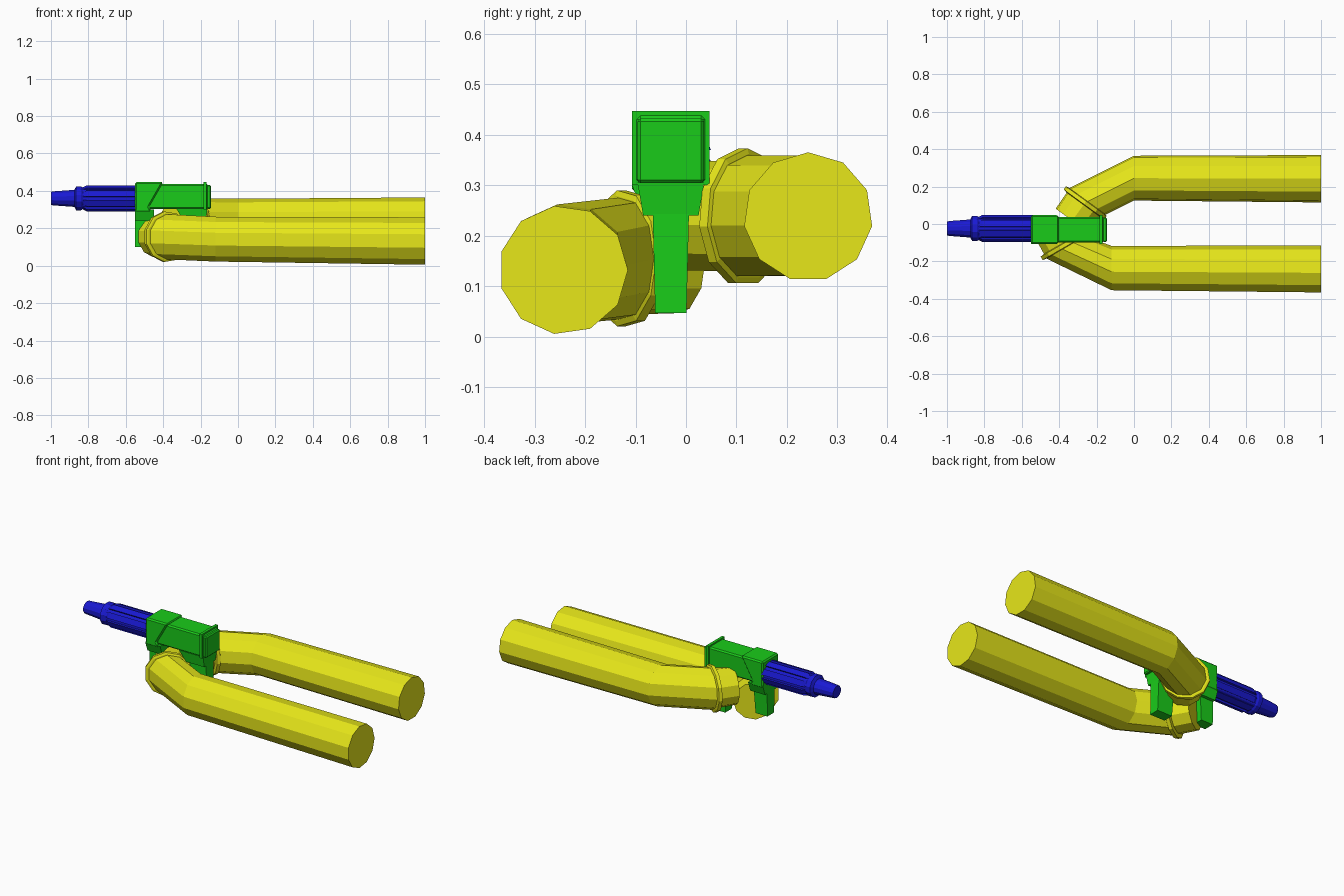
import bpy, bmesh
from math import sin, cos, pi, radians
from mathutils import Vector

if "Cube" in bpy.data.objects:
    bpy.data.objects.remove(bpy.data.objects["Cube"])


def material(name, rgb):
    m = bpy.data.materials.new(name)
    m.diffuse_color = (*rgb, 1)
    m.use_nodes = True
    m.node_tree.nodes["Principled BSDF"].inputs["Base Color"].default_value = m.diffuse_color
    return m


YELLOW = material("yellow", (0.8, 0.8, 0.01))
GREEN = material("green", (0.01, 0.6, 0.01))
BLUE = material("blue", (0.01, 0.01, 0.65))


def loft(name, rings, mat):
    """Skin a list of equal-length point rings and cap both ends."""
    bm = bmesh.new()
    rows = [[bm.verts.new(p) for p in ring] for ring in rings]
    n = len(rows[0])
    for a, b in zip(rows, rows[1:]):
        for i in range(n):
            j = (i + 1) % n
            bm.faces.new((a[i], a[j], b[j], b[i]))
    bm.faces.new(rows[0])
    bm.faces.new(rows[-1])
    bmesh.ops.recalc_face_normals(bm, faces=bm.faces)
    me = bpy.data.meshes.new(name)
    bm.to_mesh(me)
    bm.free()
    me.materials.append(mat)
    ob = bpy.data.objects.new(name, me)
    bpy.context.collection.objects.link(ob)
    return ob


def circle(center, yaw, r, sides, phase, rz=None):
    """Upright ring whose in-plane horizontal axis is +y turned by yaw."""
    side = Vector((-sin(yaw), cos(yaw), 0))
    up = Vector((0, 0, rz or r))
    return [Vector(center) + side * r * cos(phase + 2 * pi * i / sides)
            + up * sin(phase + 2 * pi * i / sides) for i in range(sides)]


def arm(name, shoulder, elbow, wrist, yaw, hand_len, phase):
    axis = Vector((-cos(yaw), -sin(yaw), 0))
    w = Vector(wrist)

    def tube(part, stations):
        loft(part, [circle(c, a, r, 11, phase) for c, a, r in stations], YELLOW)

    tube(name, [(shoulder, 0, 0.128), (elbow, 0, 0.121), (w, yaw, 0.122)])
    tube(name + "_cuff", [(w - axis * 0.012, yaw, 0.125), (w - axis * 0.008, yaw, 0.136),
                          (w + axis * 0.012, yaw, 0.136), (w + axis * 0.016, yaw, 0.115)])
    tube(name + "_hand", [(w, yaw, 0.113), (w + axis * hand_len, yaw, 0.11)])


# Two arms, each with a cuff and a short hand stub
arm("front_arm", (1, -0.243, 0.132), (-0.12, -0.238, 0.142), (-0.38, -0.12, 0.155),
    radians(-60), 0.12, 0)
arm("back_arm", (1, 0.242, 0.237), (0, 0.245, 0.237), (-0.26, 0.115, 0.237),
    radians(54), 0.12, pi / 2)

YC = -0.03


def slab(name, profile, half, bevel=0.0):
    """Side profile in x, z extruded across the width of the body."""
    ob = loft(name, [[(x, YC + s * half, z) for x, z in profile] for s in (-1, 1)], GREEN)
    if bevel:
        mod = ob.modifiers.new("bevel", "BEVEL")
        mod.width, mod.segments = bevel, 1
    return ob


def box(name, x0, x1, z0, z1, half, bevel=0.0):
    return slab(name, [(x0, z0), (x1, z0), (x1, z1), (x0, z1)], half, bevel)


# Body: sloped front block, long receiver, raised rear lip
slab("front_block", [(-0.55, 0.285), (-0.46, 0.285), (-0.475, 0.315), (-0.4, 0.447),
                     (-0.55, 0.447)], 0.077, 0.008)
box("receiver", -0.5, -0.16, 0.303, 0.438, 0.068, 0.008)
box("rear_lip", -0.185, -0.168, 0.3, 0.447, 0.077)
box("rear_plate", -0.168, -0.145, 0.304, 0.432, 0.066, 0.006)


# Tapered necks leading from the body into both grips
def rect(x0, x1, z, half):
    return [(x0, YC - half, z), (x1, YC - half, z), (x1, YC + half, z), (x0, YC + half, z)]


loft("front_neck", [rect(-0.55, -0.45, 0.3, 0.077), rect(-0.55, -0.45, 0.24, 0.055)], GREEN)
loft("rear_neck", [rect(-0.33, -0.165, 0.305, 0.066), rect(-0.29, -0.17, 0.24, 0.055)], GREEN)
loft("front_grip", [rect(-0.55, -0.46, 0.25, 0.036), rect(-0.55, -0.47, 0.1, 0.032)], GREEN)
loft("rear_grip", [rect(-0.28, -0.17, 0.25, 0.036), rect(-0.265, -0.165, 0.047, 0.031)], GREEN)

# Barrel: stepped twelve-sided tube with a slightly flared tip
BC = (-0.024, 0.36)
steps = [(-0.53, 0.064), (-0.83, 0.064), (-0.84, 0.07), (-0.865, 0.07), (-0.875, 0.05),
         (-0.99, 0.041), (-1.0, 0.038)]
loft("barrel", [circle((x, *BC), 0, r, 12, pi / 12, r * 0.94) for x, r in steps], BLUE)

# Raised ribs along the barrel
for k in range(8):
    a = 2 * pi * k / 8 + pi / 8
    rings = []
    for x, lift in ((-0.54, 0.074), (-0.81, 0.074), (-0.83, 0.062)):
        rings.append([(x, BC[0] + r * cos(a + d), BC[1] + 0.95 * r * sin(a + d))
                      for r, d in ((0.05, -0.25), (lift, -0.25), (lift, 0.25), (0.05, 0.25))])
    loft(f"barrel_rib_{k + 1}", rings, BLUE)
